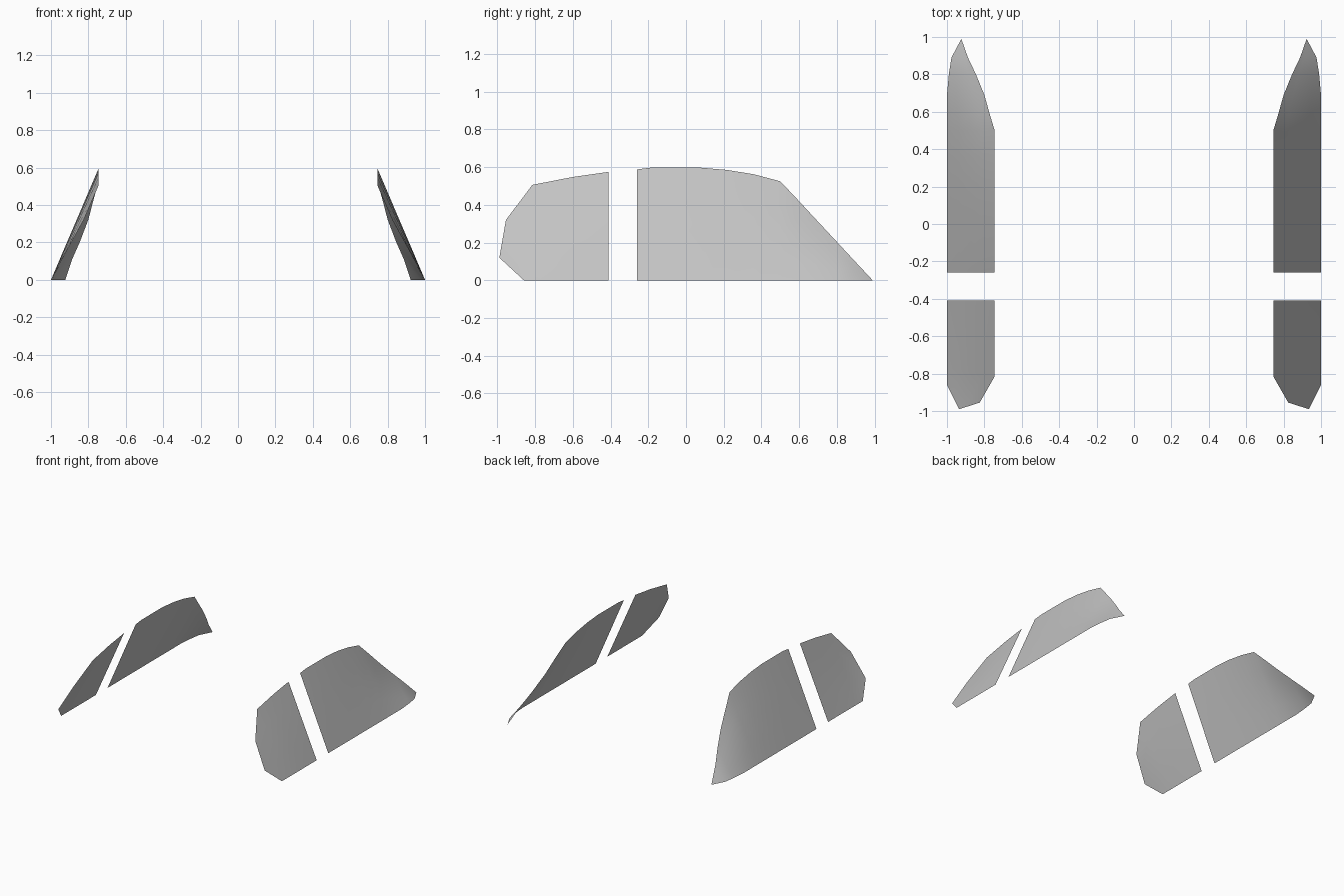
import bpy, bmesh
from mathutils import Vector

if "Cube" in bpy.data.objects:
    bpy.data.objects.remove(bpy.data.objects["Cube"])

glass = bpy.data.materials.new("grey glass")
glass.diffuse_color = (0.55, 0.55, 0.55, 1)
glass.use_nodes = True
glass.node_tree.nodes["Principled BSDF"].inputs["Base Color"].default_value = glass.diffuse_color


def pane(name, lower, upper, side, rows=4):
    """Thin curved sheet lofted from the sill line to the roof line."""
    bm = bmesh.new()
    grid = []
    for a, b in zip(lower, upper):
        a, b = Vector(a), Vector(b)
        col = []
        for i in range(rows + 1):
            p = a.lerp(b, i / rows)
            col.append(bm.verts.new((p.x * side, p.y, p.z)))
        grid.append(col)
    for c, d in zip(grid, grid[1:]):
        for i in range(rows):
            bm.faces.new((c[i], d[i], d[i + 1], c[i + 1]))
    bmesh.ops.remove_doubles(bm, verts=bm.verts, dist=0.0005)
    bm.normal_update()
    # outward facing normals
    if sum(f.normal.x for f in bm.faces) * side < 0:
        bmesh.ops.reverse_faces(bm, faces=bm.faces)
    me = bpy.data.meshes.new(name)
    bm.to_mesh(me)
    bm.free()
    me.materials.append(glass)
    for p in me.polygons:
        p.use_smooth = True
    ob = bpy.data.objects.new(name, me)
    bpy.context.collection.objects.link(ob)


# Long pane: roof arc, then a slanted pillar edge down to the tip
long_top = [(.745, -.26, .588), (.745, -.19, .597), (.745, .08, .597),
            (.745, .22, .585), (.745, .36, .562), (.745, .5, .525),
            (.772, .59, .43), (.80, .69, .322), (.845, .80, .204),
            (.888, .89, .107), (.923, .99, 0)]
sill_x = [1, 1, 1, 1, 1, 1, 1, 1, .99, .976, .923]
long_sill = [(x, p[1], 0) for x, p in zip(sill_x, long_top)]

# Short pane: clipped corners at the far end
short_top = [(.745, -.41, .575), (.745, -.6, .548), (.745, -.815, .506),
             (.825, -.955, .32), (.935, -.99, .12)]
short_sill = [(1, -.41, 0), (1, -.6, 0), (1, -.77, 0),
              (1, -.86, 0), (.935, -.99, .12)]

for side, label in ((1, "right"), (-1, "left")):
    pane("long_window_" + label, long_sill, long_top, side)
    pane("short_window_" + label, short_sill, short_top, side)
